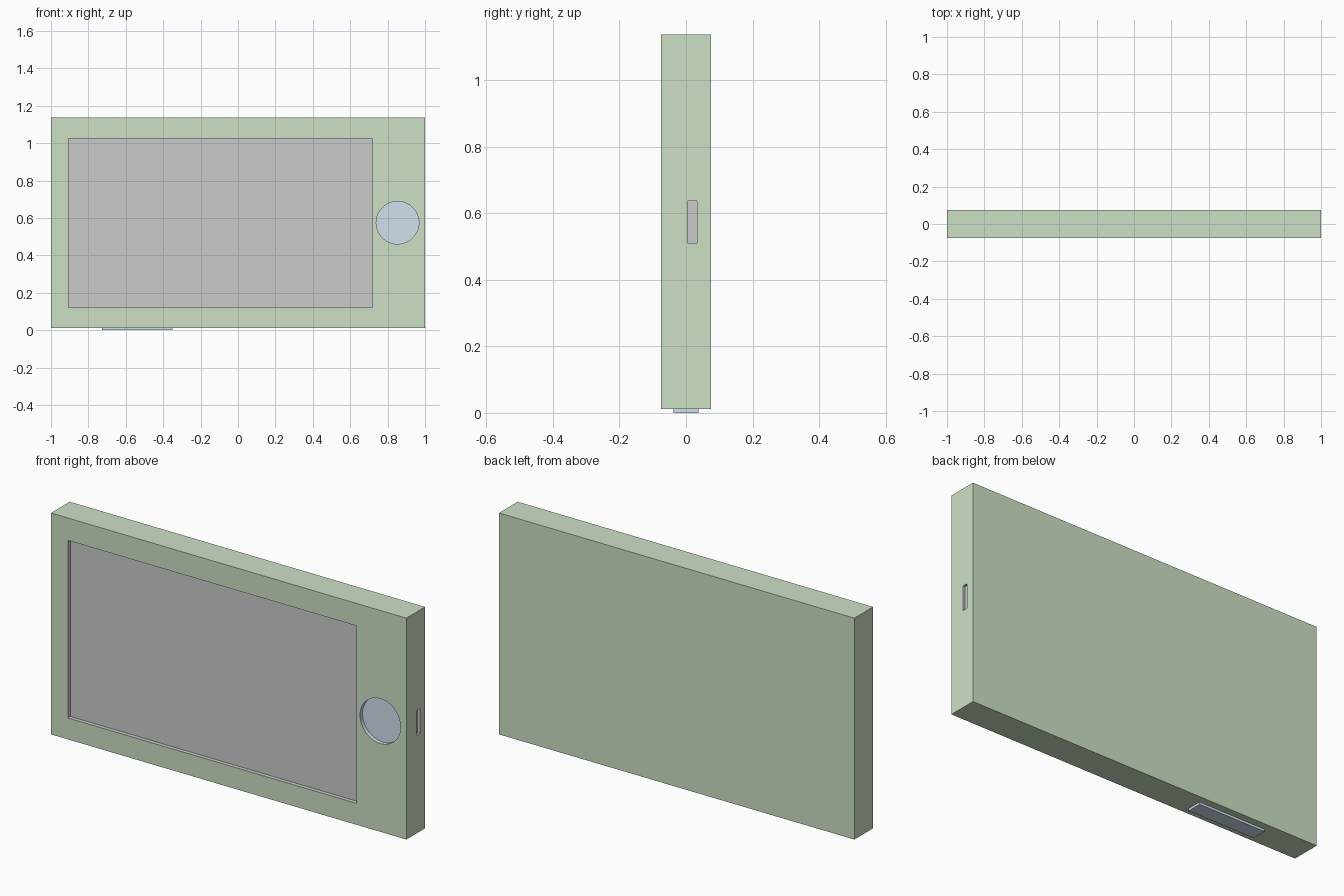
import bpy, bmesh
from mathutils import Matrix, Vector

if "Cube" in bpy.data.objects:
    bpy.data.objects.remove(bpy.data.objects["Cube"])


def material(name, rgb):
    m = bpy.data.materials.new(name)
    m.diffuse_color = (*rgb, 1)
    m.use_nodes = True
    m.node_tree.nodes["Principled BSDF"].inputs["Base Color"].default_value = m.diffuse_color
    return m


green = material("casing_green", (0.61, 0.75, 0.55))
blue = material("button_blue", (0.63, 0.75, 0.85))


def make(name, bm, mat=None):
    me = bpy.data.meshes.new(name)
    bm.to_mesh(me)
    bm.free()
    ob = bpy.data.objects.new(name, me)
    bpy.context.collection.objects.link(ob)
    if mat:
        me.materials.append(mat)
    return ob


def box(name, lo, hi, mat=None):
    lo, hi = Vector(lo), Vector(hi)
    bm = bmesh.new()
    bmesh.ops.create_cube(bm, size=1, matrix=Matrix.Translation((lo + hi) / 2)
                          @ Matrix.Diagonal((*(hi - lo), 1)))
    return make(name, bm, mat)


def disc(name, center, radius, depth):
    bm = bmesh.new()
    bmesh.ops.create_cone(bm, cap_ends=True, segments=64, radius1=radius,
                          radius2=radius, depth=depth,
                          matrix=Matrix.Translation(center) @ Matrix.Rotation(1.5707963, 4, 'X'))
    return make(name, bm)


def keep_faces(ob, test):
    bm = bmesh.new()
    bm.from_mesh(ob.data)
    bmesh.ops.delete(bm, geom=[f for f in bm.faces if not test(f)], context='FACES')
    bm.to_mesh(ob.data)
    bm.free()


def activate(ob):
    bpy.ops.object.select_all(action='DESELECT')
    ob.select_set(True)
    bpy.context.view_layer.objects.active = ob


def recess(body, cutter, name, mat=None):
    """Sink the cutter into the body and split the pocket off as its own part."""
    co = [v.co for v in cutter.data.vertices]
    lo = [min(c[i] for c in co) - 1e-4 for i in range(3)]
    hi = [max(c[i] for c in co) + 1e-4 for i in range(3)]

    def inside(f):
        return all(lo[i] <= v.co[i] <= hi[i] for v in f.verts for i in range(3))

    mod = body.modifiers.new("cut", 'BOOLEAN')
    mod.operation, mod.solver, mod.object = 'DIFFERENCE', 'EXACT', cutter
    activate(body)
    bpy.ops.object.modifier_apply(modifier=mod.name)
    bpy.data.objects.remove(cutter)
    part = bpy.data.objects.new(name, body.data.copy())
    bpy.context.collection.objects.link(part)
    part.data.materials.clear()
    if mat:
        part.data.materials.append(mat)
    keep_faces(part, inside)
    keep_faces(body, lambda f: not inside(f))
    activate(part)
    bpy.ops.object.shade_smooth_by_angle()


# Slab casing
casing = box("casing", (-1, -0.075, 0.012), (1, 0.075, 1.138), green)

# Sunken screen, round button and side slot
recess(casing, box("cutter", (-0.905, -0.1, 0.121), (0.718, -0.055, 1.024)), "screen")
recess(casing, disc("cutter", (0.853, -0.075, 0.575), 0.114, 0.04), "round_button", blue)
recess(casing, box("cutter", (0.988, 0.005, 0.511), (1.05, 0.033, 0.637)), "side_slot")

# Raised key on the underside
box("bottom_key", (-0.728, -0.038, 0), (-0.35, 0.038, 0.012), blue)
